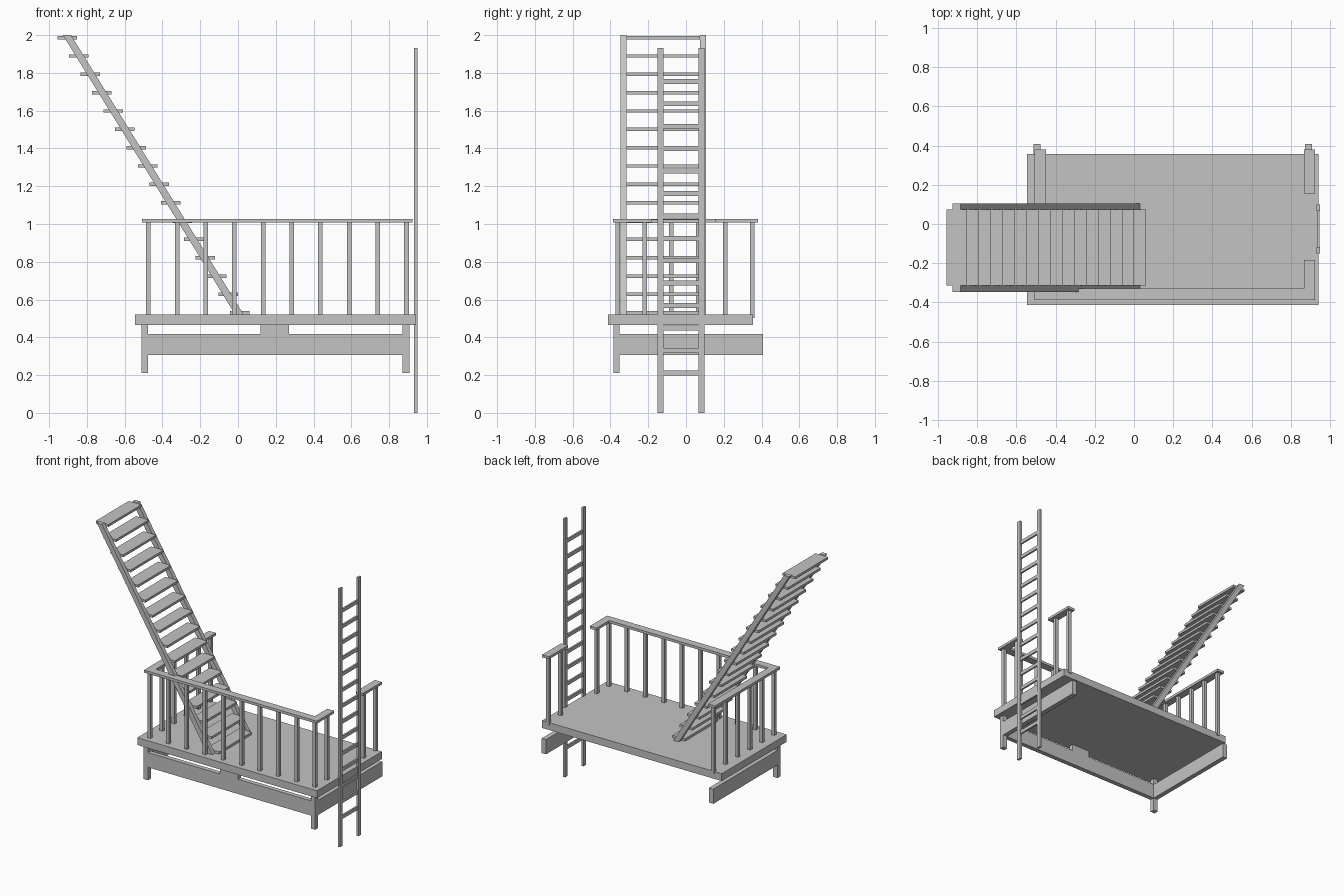
import bpy
import bmesh

cube = bpy.data.objects.get("Cube")
if cube:
    bpy.data.objects.remove(cube, do_unlink=True)

grey = bpy.data.materials.new("plain grey")
grey.use_nodes = True
COLOUR = (0.55, 0.55, 0.55, 1)
grey.diffuse_color = COLOUR
grey.node_tree.nodes["Principled BSDF"].inputs["Base Color"].default_value = COLOUR


def prism(name, profile, y0, y1):
    """Extrude an x-z outline from y0 to y1."""
    bm = bmesh.new()
    face = bm.faces.new([bm.verts.new((x, y0, z)) for x, z in profile])
    ext = bmesh.ops.extrude_face_region(bm, geom=[face])
    verts = [v for v in ext["geom"] if isinstance(v, bmesh.types.BMVert)]
    bmesh.ops.translate(bm, vec=(0, y1 - y0, 0), verts=verts)
    bmesh.ops.recalc_face_normals(bm, faces=bm.faces)
    mesh = bpy.data.meshes.new(name)
    bm.to_mesh(mesh)
    bm.free()
    mesh.materials.append(grey)
    obj = bpy.data.objects.new(name, mesh)
    bpy.context.scene.collection.objects.link(obj)
    return obj


def box(name, x0, x1, y0, y1, z0, z1):
    return prism(name, [(x0, z0), (x1, z0), (x1, z1), (x0, z1)], y0, y1)


# Deck and its support frame, open at the back
DECK_BOTTOM, DECK_TOP = 0.466, 0.521
FRONT, FRAME_INNER = -0.385, -0.351
box("deck", -0.545, 0.942, -0.412, 0.356, DECK_BOTTOM, DECK_TOP)
box("front_beam", -0.512, 0.908, FRONT, FRAME_INNER, 0.307, 0.417)
box("centre_block", 0.12, 0.27, FRONT, FRAME_INNER, 0.417, DECK_BOTTOM)
for side, x in (("right", -0.512), ("left", 0.872)):
    box(side + "_side_beam", x, x + 0.036, FRONT, 0.408, 0.307, 0.417)
    box(side + "_leg", x, x + 0.036, FRONT, FRAME_INNER, 0.21, DECK_BOTTOM)

# Handrails, with a gap on the ladder side
RAIL_BOTTOM, RAIL_TOP = 1.008, 1.027
prism_rails = {
    "front_handrail": (-0.507, 0.924, -0.387, -0.329),
    "right_handrail": (-0.507, -0.449, -0.329, 0.38),
    "left_front_handrail": (0.867, 0.924, -0.329, -0.183),
    "left_back_handrail": (0.867, 0.924, 0.156, 0.38),
}
for name, bounds in prism_rails.items():
    box(name, *bounds, RAIL_BOTTOM, RAIL_TOP)


# Balusters
def baluster(name, x, y):
    r = 0.012
    box(name, x - r, x + r, y - r, y + r, 0.503, RAIL_BOTTOM)


X0, X1, Y0, Y1 = -0.474, 0.892, -0.362, 0.35
for i in range(10):
    baluster("front_baluster", X0 + (X1 - X0) * i / 9, Y0)
for i in range(1, 6):
    y = Y0 + (Y1 - Y0) * i / 5
    baluster("right_baluster", X0, y)
    if i in (1, 4, 5):
        baluster("left_baluster", X1, y)

# Upright ladder beside the deck
for y in (-0.15, 0.067):
    box("ladder_rail", 0.932, 0.949, y, y + 0.032, 0, 1.932)
for i in range(14):
    z = 0.212 + 0.1187 * i
    box("ladder_rung", 0.934, 0.947, -0.118, 0.067, z - 0.013, z + 0.013)

# Sloping open stair
for y in (-0.346, 0.073):
    prism("stair_stringer",
          [(-0.015, DECK_TOP), (0.03, DECK_TOP), (-0.884, 2), (-0.927, 2)],
          y, y + 0.032)
for i in range(16):
    x = 0.01 - 0.0609 * i
    z = 0.53 + 0.0971 * i
    box("stair_tread", x - 0.052, x + 0.052, -0.314, 0.073, z - 0.009, z + 0.009)
